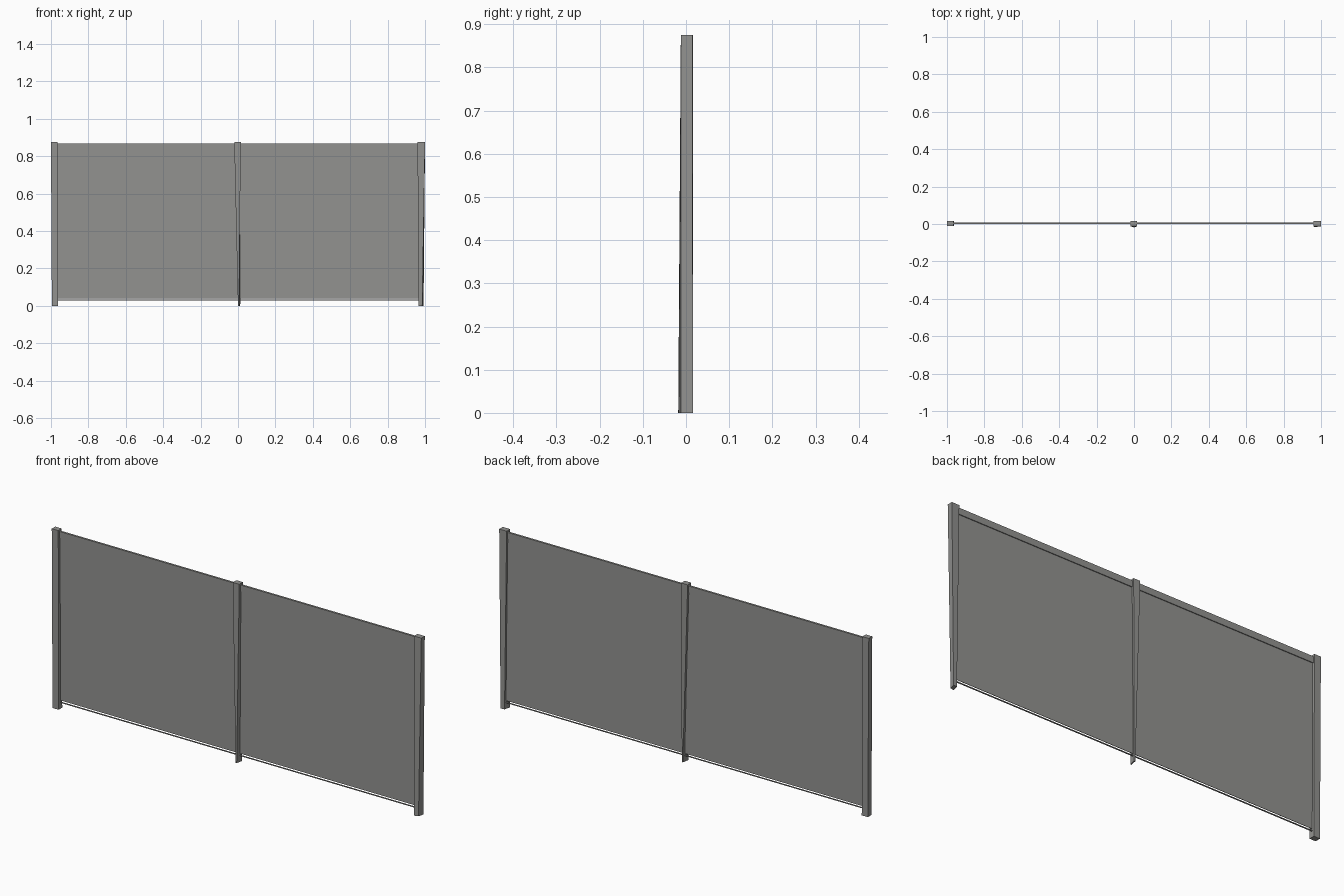
import bpy
import bmesh

cube = bpy.data.objects.get("Cube")
if cube:
    bpy.data.objects.remove(cube, do_unlink=True)

grey = bpy.data.materials.new("galvanised_grey")
grey.use_nodes = True
colour = (0.29, 0.29, 0.28, 1)
grey.diffuse_color = colour
grey.node_tree.nodes["Principled BSDF"].inputs["Base Color"].default_value = colour


def loft(name, bottom, top, z0, z1):
    """Flat-sided solid between a bottom and a top outline."""
    bm = bmesh.new()
    low = [bm.verts.new((x, y, z0)) for x, y in bottom]
    high = [bm.verts.new((x, y, z1)) for x, y in top]
    bm.faces.new(low[::-1])
    bm.faces.new(high)
    n = len(low)
    for i in range(n):
        j = (i + 1) % n
        bm.faces.new((low[i], low[j], high[j], high[i]))
    bmesh.ops.recalc_face_normals(bm, faces=bm.faces)
    mesh = bpy.data.meshes.new(name)
    bm.to_mesh(mesh)
    bm.free()
    mesh.materials.append(grey)
    obj = bpy.data.objects.new(name, mesh)
    bpy.context.collection.objects.link(obj)
    return obj


def rect(x0, x1, y0, y1):
    return [(x0, y0), (x1, y0), (x1, y1), (x0, y1)]


# Posts, each slightly warped from foot to head
HEIGHT = 0.875
loft("right_post", rect(-0.995, -0.962, -0.012, 0.016),
     rect(-1.0, -0.965, -0.011, 0.016), 0, HEIGHT)
loft("left_post", [(0.965, -0.017), (0.985, -0.012), (0.992, 0.016), (0.972, 0.014)],
     rect(0.96, 1.0, -0.012, 0.015), 0, HEIGHT)
loft("middle_post", [(0.0, -0.018), (0.005, -0.017), (0.012, 0.015), (0.006, 0.016)],
     rect(-0.02, 0.015, -0.012, 0.016), 0, HEIGHT)

# Infill sheets, top rails and bottom wires between the posts
for side, x0, x1 in (("right", -0.975, 0.0), ("left", 0.0, 0.975)):
    sheet = rect(x0, x1, 0.003, 0.005)
    loft(side + "_mesh_panel", sheet, sheet, 0.04, 0.865)
    rail = rect(x0, x1, -0.001, 0.009)
    loft(side + "_top_rail", rail, rail, 0.836, 0.867)
    wire = rect(x0, x1, 0.001, 0.006)
    loft(side + "_bottom_wire", wire, wire, 0.029, 0.033)
